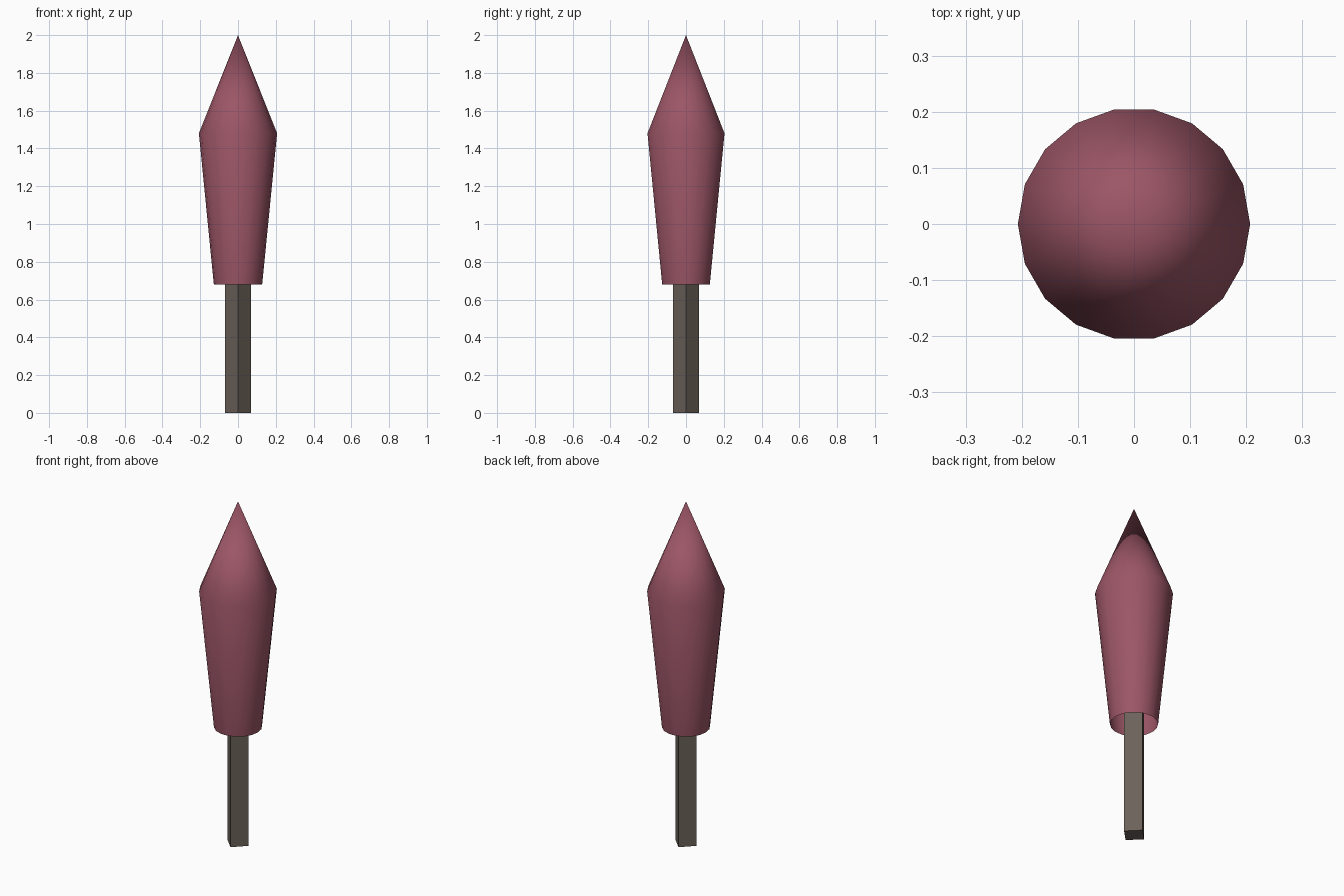
import bpy, bmesh, math

if "Cube" in bpy.data.objects:
    bpy.data.objects.remove(bpy.data.objects["Cube"])


def material(name, colour):
    m = bpy.data.materials.new(name)
    m.diffuse_color = (*colour, 1)
    m.use_nodes = True
    m.node_tree.nodes["Principled BSDF"].inputs["Base Color"].default_value = m.diffuse_color
    return m


def lathe(name, profile, sides, mat, smooth, cap):
    """Revolve (radius, height) points around z; radius 0 makes a tip."""
    bm = bmesh.new()
    rings = []
    for r, z in profile:
        if r == 0:
            rings.append([bm.verts.new((0, 0, z))] * sides)
        else:
            rings.append([bm.verts.new((r * math.cos(2 * math.pi * i / sides),
                                        r * math.sin(2 * math.pi * i / sides), z))
                          for i in range(sides)])
    for low, high in zip(rings, rings[1:]):
        for i in range(sides):
            j = (i + 1) % sides
            corners = [low[i], low[j], high[j]]
            if high[i] is not high[j]:
                corners.append(high[i])
            bm.faces.new(corners)
    if cap:
        bm.faces.new(rings[0][::-1])
        bm.faces.new(rings[-1])
    for f in bm.faces:
        f.smooth = smooth
    mesh = bpy.data.meshes.new(name)
    bm.to_mesh(mesh)
    bm.free()
    mesh.materials.append(mat)
    obj = bpy.data.objects.new(name, mesh)
    bpy.context.collection.objects.link(obj)
    return obj


foliage = material("dusty_rose", (0.33, 0.092, 0.133))
bark = material("grey_brown", (0.15, 0.122, 0.103))

# Square trunk with its corners on the axes, running up inside the foliage
lathe("trunk", [(0.069, 0), (0.069, 0.9)], 4, bark, False, True)

# Smooth pointed foliage shell, open underneath
lathe("foliage", [(0.128, 0.68), (0.207, 1.48), (0, 2.0)], 18, foliage, True, False)
